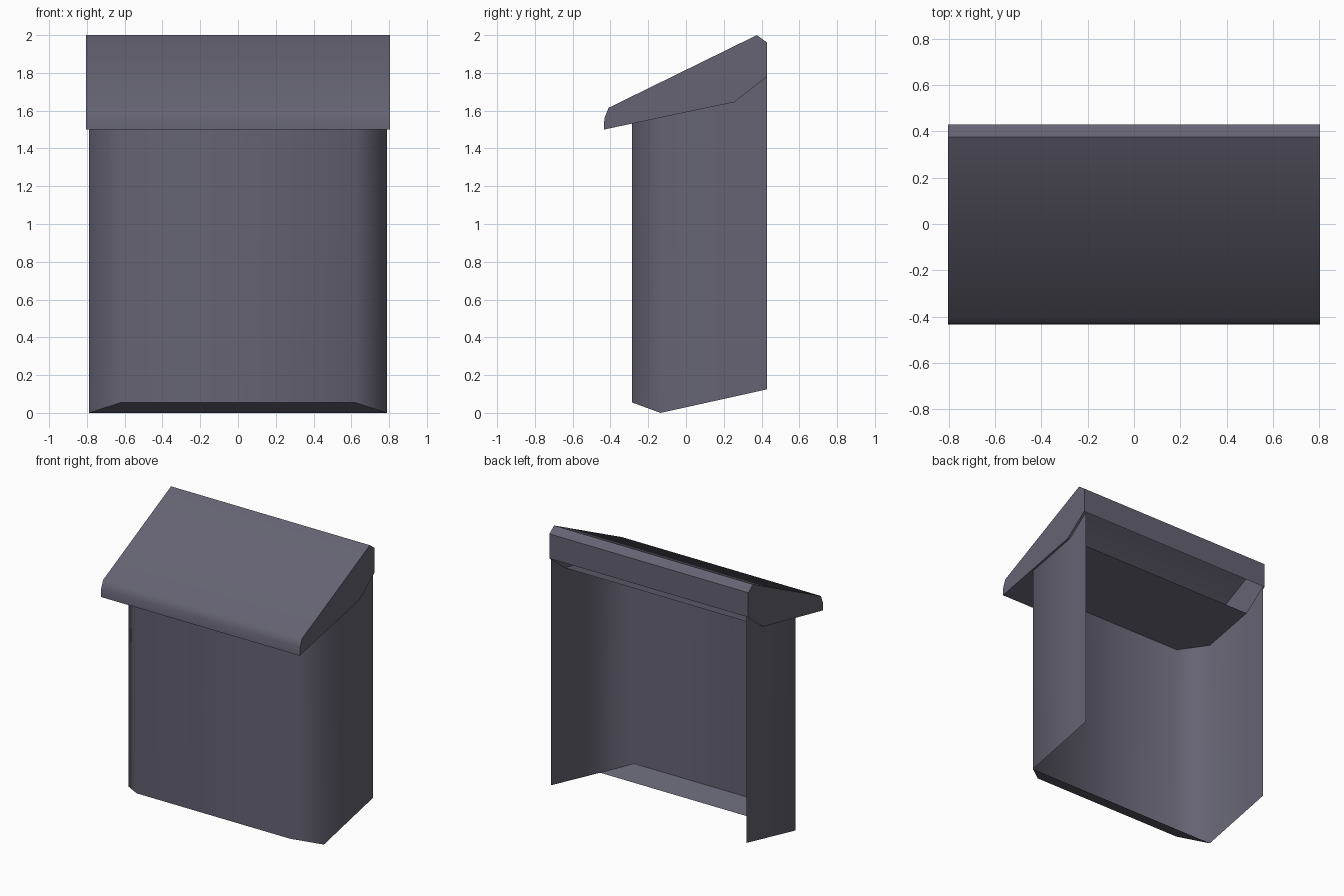
import bpy
import bmesh

cube = bpy.data.objects.get("Cube")
if cube:
    bpy.data.objects.remove(cube, do_unlink=True)

# One painted metal colour
COLOUR = (0.13, 0.125, 0.17, 1.0)
paint = bpy.data.materials.new("slate grey paint")
paint.diffuse_color = COLOUR
paint.use_nodes = True
paint.node_tree.nodes["Principled BSDF"].inputs["Base Color"].default_value = COLOUR


def finish(name, bm):
    """Turn the bmesh into a smooth shaded object with sharp creases."""
    bmesh.ops.recalc_face_normals(bm, faces=bm.faces)
    mesh = bpy.data.meshes.new(name)
    bm.to_mesh(mesh)
    bm.free()
    mesh.materials.append(paint)
    obj = bpy.data.objects.new(name, mesh)
    bpy.context.collection.objects.link(obj)
    bpy.ops.object.select_all(action="DESELECT")
    obj.select_set(True)
    bpy.context.view_layer.objects.active = obj
    bpy.ops.object.shade_smooth_by_angle(angle=0.9)
    return obj


# Folded body sheet, open at the back: plan position, bottom and top heights
half = [
    (0.79, 0.43, 0.125, 1.78),
    (0.79, 0.255, 0.086, 1.645),
    (0.79, -0.135, 0.0, 1.563),
    (0.62, -0.285, 0.055, 1.532),
]
plan = half + [(-x, y, low, high) for x, y, low, high in reversed(half)]
bm = bmesh.new()
lower = [bm.verts.new((x, y, low)) for x, y, low, high in plan]
upper = [bm.verts.new((x, y, high)) for x, y, low, high in plan]
for i in range(len(plan) - 1):
    bm.faces.new((lower[i], lower[i + 1], upper[i + 1], upper[i]))
# Sloping floor lip along the front
bm.faces.new(lower[2:6])
finish("body", bm)

# Hollow sloping lid: side profile (y, z), left open under the rear edge
profile = [
    (0.43, 1.78), (0.43, 1.96), (0.375, 2.0), (-0.41, 1.615),
    (-0.432, 1.56), (-0.435, 1.5), (0.255, 1.645),
]
bm = bmesh.new()
left = [bm.verts.new((0.805, y, z)) for y, z in profile]
right = [bm.verts.new((-0.805, y, z)) for y, z in profile]
for i in range(len(profile) - 1):
    bm.faces.new((left[i], left[i + 1], right[i + 1], right[i]))
bm.faces.new(left)
bm.faces.new(right)
finish("lid", bm)
